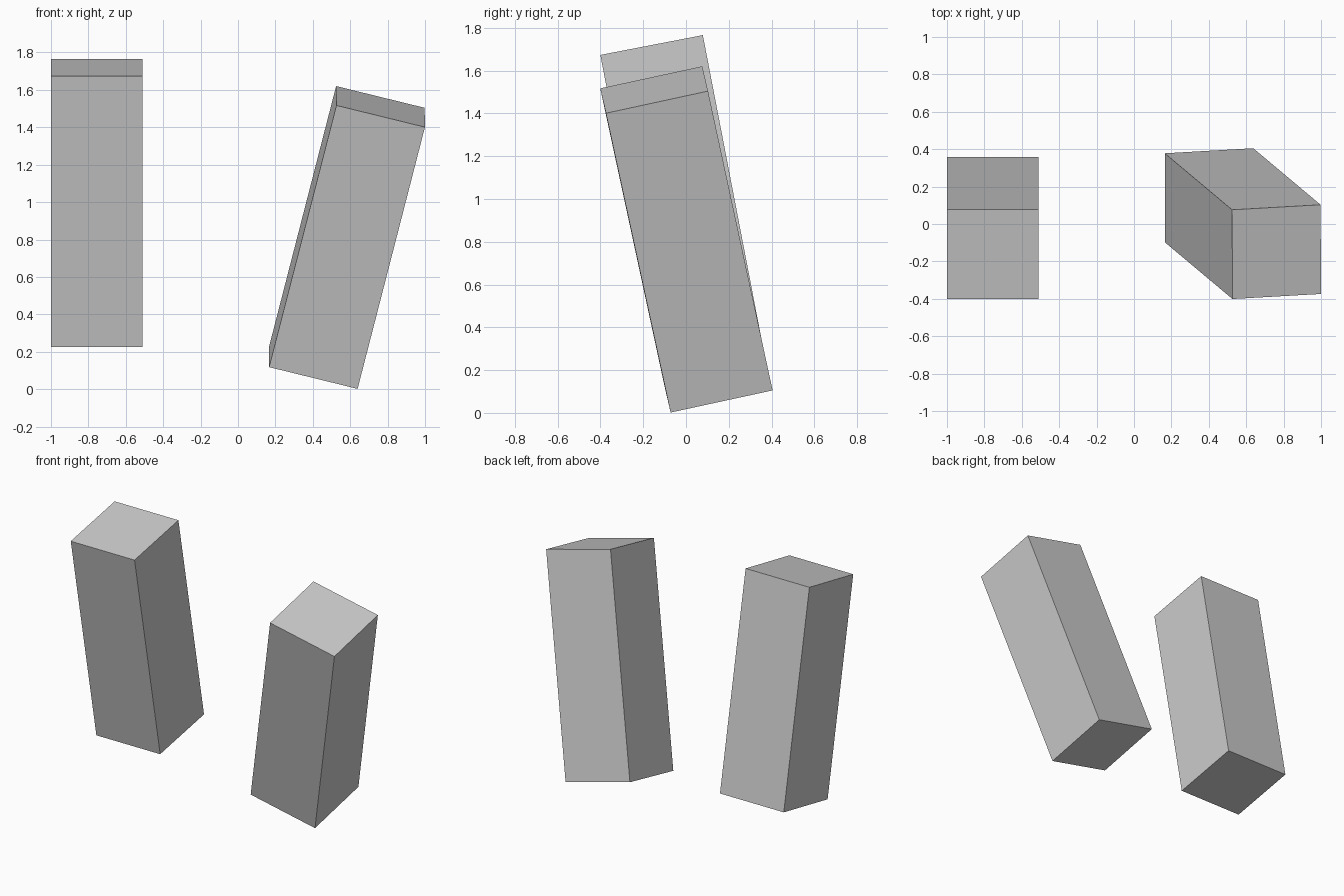
import bpy
from math import radians

if "Cube" in bpy.data.objects:
    bpy.data.objects.remove(bpy.data.objects["Cube"])

SIZE = (0.488, 0.488, 1.476)  # shared block width, depth, height


def block(name, centre, tilt):
    """Add a square post at centre, tilted by XYZ angles in degrees."""
    bpy.ops.mesh.primitive_cube_add(size=1, location=centre,
                                    rotation=[radians(a) for a in tilt])
    ob = bpy.context.object
    ob.name = name
    ob.scale = SIZE
    return ob


# Left block leans forward only
block("left_block", (-0.755, -0.021, 0.995), (10.93, 0, 0))

# Right block leans forward and outward
block("right_block", (0.582, 0.002, 0.811), (12.6, 13.75, 3.25))
